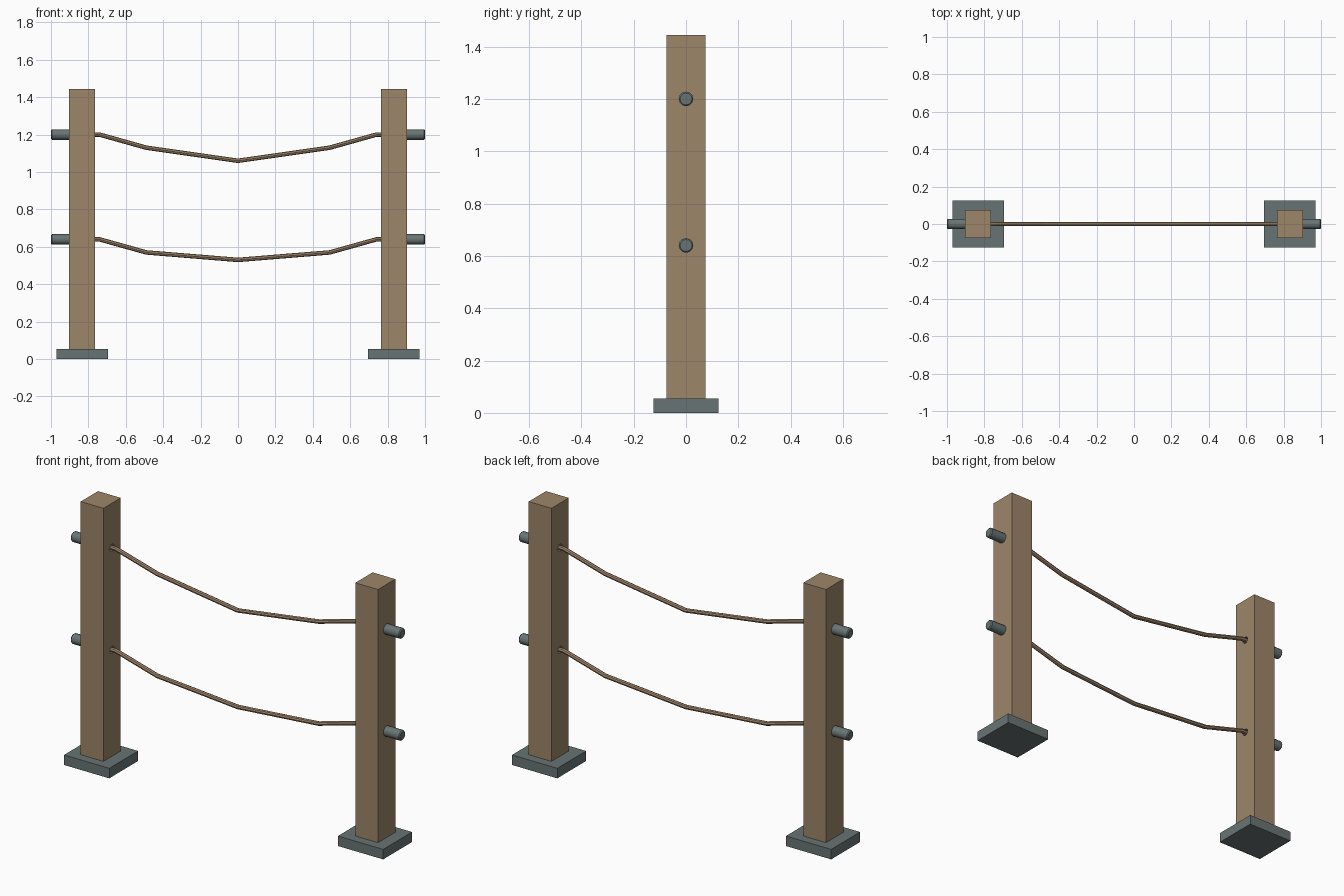
import bpy
from math import pi

cube = bpy.data.objects.get("Cube")
if cube:
    bpy.data.objects.remove(cube, do_unlink=True)


def material(name, rgb):
    mat = bpy.data.materials.new(name)
    mat.use_nodes = True
    mat.diffuse_color = (*rgb, 1)
    mat.node_tree.nodes["Principled BSDF"].inputs["Base Color"].default_value = (*rgb, 1)
    return mat


WOOD = material("wood", (0.34, 0.24, 0.142))
ROPE = material("rope", (0.36, 0.24, 0.15))
METAL = material("grey_metal", (0.14, 0.175, 0.175))
HEIGHTS = {"lower": 0.64, "upper": 1.2}


def finish(name, mat):
    obj = bpy.context.object
    obj.name = name
    obj.data.materials.append(mat)
    return obj


def box(name, mat, x, z0, z1, sx, sy):
    bpy.ops.mesh.primitive_cube_add(size=1, location=(x, 0, (z0 + z1) / 2))
    obj = finish(name, mat)
    obj.scale = (sx, sy, z1 - z0)
    bpy.ops.object.transform_apply(location=False, rotation=False, scale=True)
    return obj


def rod(name, mat, x0, x1, z, radius, sides=12):
    bpy.ops.mesh.primitive_cylinder_add(
        vertices=sides, radius=radius, depth=abs(x1 - x0),
        location=((x0 + x1) / 2, 0, z), rotation=(0, pi / 2, 0))
    return finish(name, mat)


for side, s in (("left", 1), ("right", -1)):
    # Foot plate and square post
    box(f"{side}_base", METAL, s * 0.832, 0, 0.055, 0.275, 0.25)
    post = box(f"{side}_post", WOOD, s * 0.834, 0.055, 1.445, 0.138, 0.15)

    for level, z in HEIGHTS.items():
        # Outer peg with a softened rim
        peg = rod(f"{side}_{level}_peg", METAL, s * 0.88, s, z, 0.028)
        bevel = peg.modifiers.new("rim", 'BEVEL')
        bevel.width = 0.005
        bevel.segments = 1
        bevel.limit_method = 'ANGLE'
        bevel.angle_limit = pi / 3
        bpy.ops.object.shade_smooth_by_angle(angle=pi / 5)

        # Rope hole in the inner face
        cutter = rod(f"{side}_{level}_hole_cutter", WOOD, s * 0.75, s * 0.82, z, 0.019)
        cutter.hide_render = True
        cutter.hide_viewport = True
        cut = post.modifiers.new(f"{level}_hole", 'BOOLEAN')
        cut.operation = 'DIFFERENCE'
        cut.object = cutter

# Sagging ropes
for level, z in HEIGHTS.items():
    sag = 0.14 if level == "upper" else 0.11
    half = [(0.83, z), (0.74, z), (0.49, z - 0.07), (0, z - sag)]
    path = [(-x, h) for x, h in half] + [(x, h) for x, h in half[-2::-1]]
    curve = bpy.data.curves.new(f"{level}_rope", 'CURVE')
    curve.dimensions = '3D'
    curve.bevel_depth = 0.012
    curve.bevel_resolution = 2
    curve.use_fill_caps = True
    spline = curve.splines.new('POLY')
    spline.points.add(len(path) - 1)
    for point, (x, h) in zip(spline.points, path):
        point.co = (x, 0, h, 1)
    curve.materials.append(ROPE)
    rope = bpy.data.objects.new(f"{level}_rope", curve)
    bpy.context.collection.objects.link(rope)
    bpy.ops.object.select_all(action='DESELECT')
    rope.select_set(True)
    bpy.context.view_layer.objects.active = rope
    bpy.ops.object.convert(target='MESH')
    bpy.ops.object.shade_flat()
